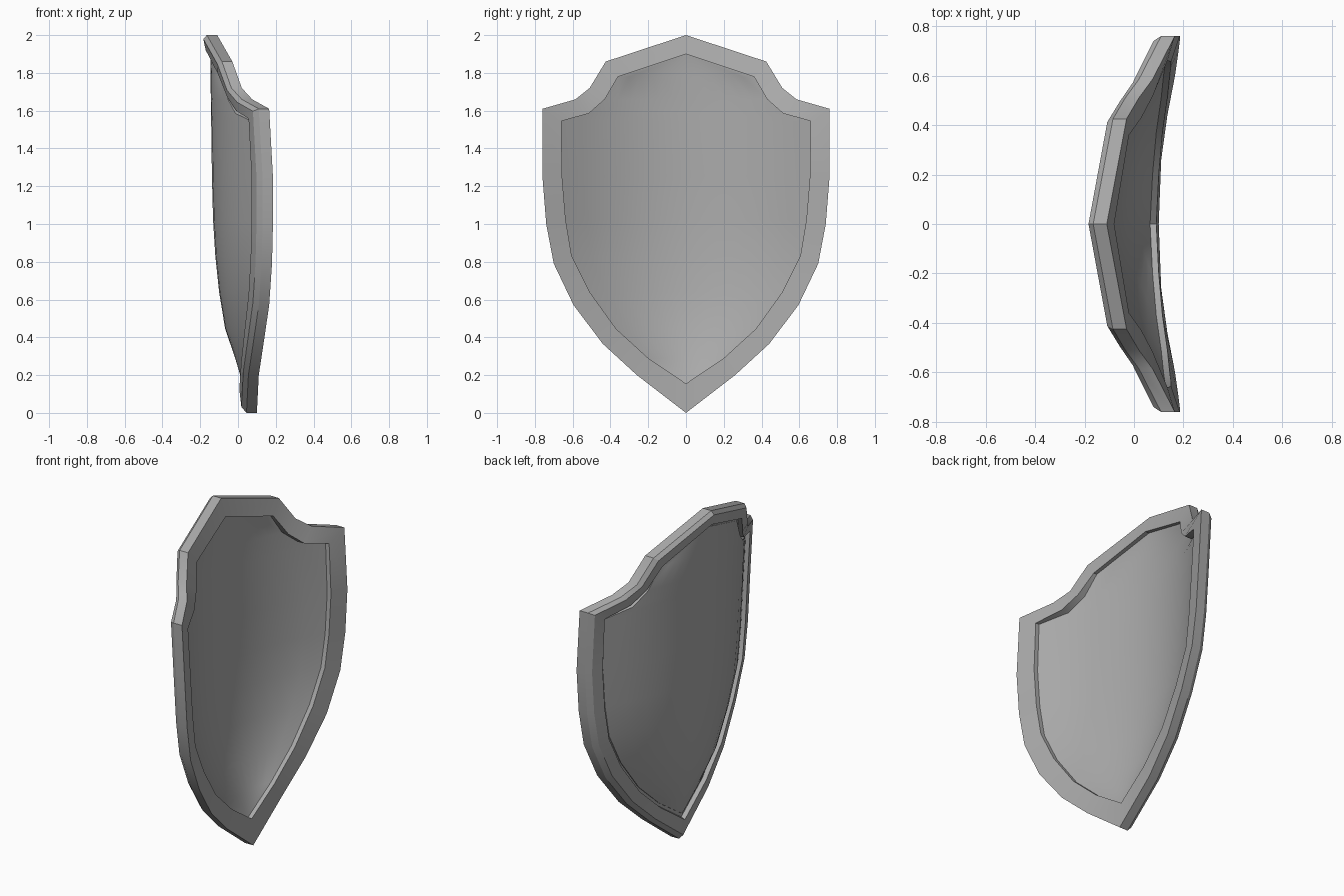
import bpy, bmesh

if "Cube" in bpy.data.objects:
    bpy.data.objects.remove(bpy.data.objects["Cube"])

# Half outline, top to bottom: outer (y, z, x), inner (y, z, x), panel bulge x on the centre line
STATIONS = [
    ((0, 2.0, -.11), (0, 1.90, -.08), -.145),
    ((.425, 1.86, -.03), (.36, 1.78, -.02), -.145),
    ((.51, 1.72, .02), (.43, 1.66, .03), -.144),
    ((.585, 1.66, .075), (.515, 1.585, .075), -.143),
    ((.76, 1.61, .165), (.66, 1.545, .135), -.142),
    ((.76, 1.25, .185), (.656, 1.25, .15), -.138),
    ((.74, 1.0, .185), (.637, 1.02, .15), -.132),
    ((.70, .79, .18), (.605, .83, .145), -.12),
    ((.595, .57, .165), (.51, .64, .135), -.10),
    ((.44, .365, .135), (.37, .445, .115), -.068),
    ((.26, .2, .11), (.20, .29, .10), -.015),
    ((0, 0, .10), (0, .155, .09), .025),
]
# Rim section: (fraction from outer to inner edge, x offset)
SECTION = [(0, 0), (0, -.055), (.2, -.08), (.8, -.085), (.86, -.06), (1, -.06), (1, 0)]
BACK, THICK, COLS = -.065, .04, 12

steel = bpy.data.materials.new("dark_grey")
steel.diffuse_color = (.4, .4, .4, 1)
steel.use_nodes = True
steel.node_tree.nodes["Principled BSDF"].inputs["Base Color"].default_value = steel.diffuse_color


def finish(bm, name, angle):
    bmesh.ops.remove_doubles(bm, verts=bm.verts, dist=1e-5)
    bmesh.ops.recalc_face_normals(bm, faces=bm.faces)
    mesh = bpy.data.meshes.new(name)
    bm.to_mesh(mesh)
    bm.free()
    mesh.materials.append(steel)
    ob = bpy.data.objects.new(name, mesh)
    bpy.context.collection.objects.link(ob)
    bpy.ops.object.select_all(action='DESELECT')
    ob.select_set(True)
    bpy.context.view_layer.objects.active = ob
    bpy.ops.object.shade_smooth_by_angle(angle=angle)


# Chamfered rim swept around the mirrored outline
bm = bmesh.new()
loop = [(o, i, 1) for o, i, _ in STATIONS] + [(o, i, -1) for o, i, _ in STATIONS[-2:0:-1]]
rings = []
for o, i, side in loop:
    ring = []
    for t, dx in SECTION:
        y, z, x = (a + (b - a) * t for a, b in zip(o, i))
        ring.append(bm.verts.new((x + dx, y * side, z)))
    rings.append(ring)
for k, a in enumerate(rings):
    b = rings[(k + 1) % len(rings)]
    for j in range(len(SECTION)):
        n = (j + 1) % len(SECTION)
        bm.faces.new((a[j], a[n], b[n], b[j]))
finish(bm, "rim", 0.5)

# Bowed panel: parabolic rows spanning the inner edge of the rim, front and back skins
bm = bmesh.new()
for lift in (0, THICK):
    rows = []
    for k, (_, (y, z, x), bulge) in enumerate(STATIONS):
        # the shoulders continue one even curve; lower rows follow the rim
        edge = bulge + .49 * y * y if k < 5 else x + BACK
        row = []
        for c in range(COLS + 1):
            t = 2 * c / COLS - 1
            row.append((bulge + (edge - bulge) * t * t + lift, y * t, z))
        rows.append([bm.verts.new(p) for p in row] if y else [bm.verts.new((edge + lift, 0, z))])
    for a, b in zip(rows, rows[1:]):
        for c in range(COLS):
            pa = a[c:c + 2] if len(a) > 1 else a
            pb = b[c:c + 2] if len(b) > 1 else b
            face = bm.faces.new(pa + pb[::-1])
            if lift:
                face.normal_flip()
# Close the panel edge between both skins
bmesh.ops.bridge_loops(bm, edges=[e for e in bm.edges if e.is_boundary])
finish(bm, "panel", 0.7)
